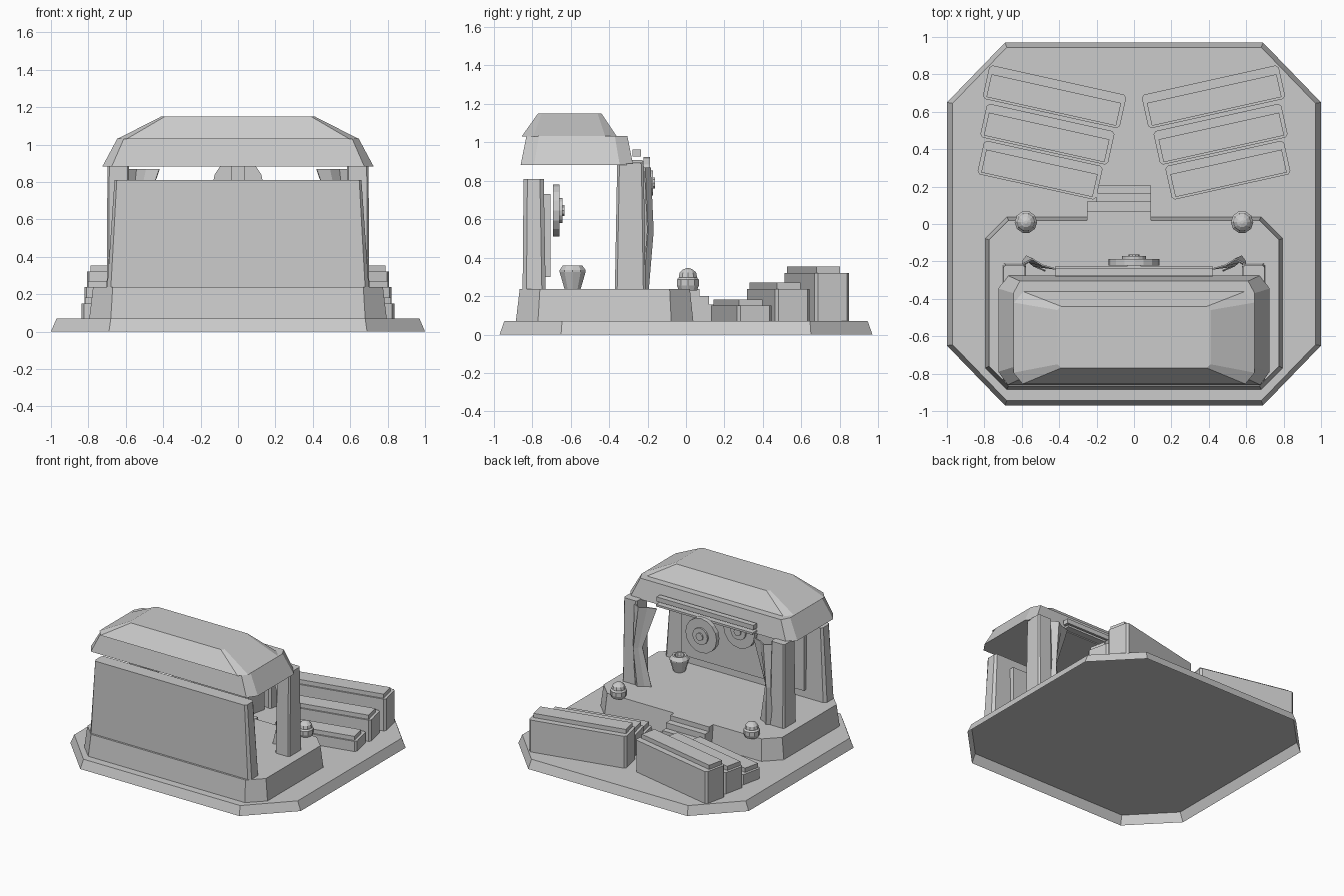
import bpy, bmesh, math
from mathutils import Matrix, Vector

cube = bpy.data.objects.get("Cube")
if cube:
    bpy.data.objects.remove(cube)

stone = bpy.data.materials.new("plain grey")
stone.use_nodes = True
GREY = (0.6, 0.6, 0.6, 1)
stone.diffuse_color = GREY
stone.node_tree.nodes["Principled BSDF"].inputs["Base Color"].default_value = GREY


def finish(name, bm):
    bmesh.ops.recalc_face_normals(bm, faces=bm.faces)
    mesh = bpy.data.meshes.new(name)
    bm.to_mesh(mesh)
    bm.free()
    mesh.materials.append(stone)
    obj = bpy.data.objects.new(name, mesh)
    bpy.context.collection.objects.link(obj)
    return obj


def octagon(hx, y0, y1, cx, cy, z, mid=0):
    """Rectangle with cut corners, as a loop of points."""
    right = [(hx - cx, y0), (hx, y0 + cy), (hx, y1 - cy), (hx - cx, y1)]
    left = [(-x, y) for x, y in reversed(right)]
    return [Vector((x + mid, y, z)) for x, y in right + left]


def loft(name, *loops, floor=True):
    bm = bmesh.new()
    rings = [[bm.verts.new(p) for p in loop] for loop in loops]
    n = len(rings[0])
    for a, b in zip(rings, rings[1:]):
        for i in range(n):
            j = (i + 1) % n
            bm.faces.new((a[i], a[j], b[j], b[i]))
    if floor:
        bm.faces.new(rings[0])
    bm.faces.new(rings[-1])
    return finish(name, bm)


def box(name, x0, x1, y0, y1, z0, z1):
    bm = bmesh.new()
    bmesh.ops.create_cube(bm, size=1)
    bmesh.ops.scale(bm, vec=(x1 - x0, y1 - y0, z1 - z0), verts=bm.verts)
    bmesh.ops.translate(bm, vec=((x0 + x1) / 2, (y0 + y1) / 2, (z0 + z1) / 2), verts=bm.verts)
    return finish(name, bm)


def lathe(name, profile, sides, place):
    """Revolve (radius, height) points about the local z axis."""
    loops = [[place @ Vector((r * math.cos(math.tau * i / sides),
                              r * math.sin(math.tau * i / sides), h))
              for i in range(sides)] for r, h in profile]
    return loft(name, *loops)


# Ground slab, hollow underneath, and the stage on it
loft("ground_slab", octagon(1, -0.97, 0.97, 0.31, 0.32, 0),
     octagon(0.97, -0.945, 0.945, 0.29, 0.3, 0.07), floor=False)
loft("stage", octagon(0.795, -0.885, 0.038, 0.115, 0.115, 0.07),
     octagon(0.775, -0.865, 0.02, 0.105, 0.105, 0.237), floor=False)

# Steps at the back of the stage
for i, (left, back, top) in enumerate([(-0.25, 0.07, 0.237), (-0.25, 0.12, 0.2),
                                       (-0.2, 0.165, 0.155), (-0.2, 0.205, 0.11)]):
    box(f"step_{i + 1}", left, 0.09, -0.02, back, 0.07, top)

# Wall and its inner panel
loft("wall", octagon(0.7, -0.85, -0.73, 0.02, 0.02, 0.23),
     octagon(0.66, -0.845, -0.74, 0.012, 0.02, 0.81))
box("wall_panel", -0.53, 0.53, -0.74, -0.704, 0.3, 0.73)

# Roof in two tiers
loft("roof_eave", octagon(0.725, -0.86, -0.275, 0.05, 0.07, 0.883),
     octagon(0.645, -0.83, -0.305, 0.035, 0.065, 1.032))
loft("roof_crown", octagon(0.645, -0.855, -0.36, 0.05, 0.06, 1.03),
     octagon(0.41, -0.77, -0.44, 0.02, 0.02, 1.15))

# Rail over the opening, with its beam
box("back_beam", -0.42, 0.42, -0.29, -0.225, 0.892, 0.908)
box("curtain_rail", -0.42, 0.42, -0.278, -0.234, 0.927, 0.963)

# Round emblems, facing the back
facing_back = Matrix.Rotation(-math.pi / 2, 4, "X")
for name, y, z in (("wall_disc", -0.693, 0.645), ("beam_disc", -0.222, 0.788)):
    place = Matrix.Translation((0, y, z)) @ facing_back
    lathe(name, [(0.135, 0), (0.135, 0.036)], 16, place)
    lathe(name + "_ring", [(0.065, 0.03), (0.065, 0.05)], 16, place)
    lathe(name + "_hub", [(0.03, 0.04), (0.03, 0.06)], 10, place)
box("disc_bracket", -0.035, 0.035, -0.24, -0.215, 0.8, 0.9)

# Bucket on the stage
lathe("bucket", [(0.042, 0.23), (0.071, 0.325), (0.071, 0.335), (0.053, 0.36),
                 (0.038, 0.36), (0.032, 0.335)], 10, Matrix.Translation((0.47, -0.59, 0)))

for side, s in (("left", 1), ("right", -1)):
    # Back pillars
    loft(f"{side}_pillar", octagon(0.062, -0.37, -0.21, 0.01, 0.012, 0.23, s * 0.64),
         octagon(0.058, -0.358, -0.22, 0.01, 0.012, 0.89, s * 0.64))

    # Ball lamps
    spot = Matrix.Translation((s * 0.578, 0.01, 0))
    lathe(f"{side}_lamp_base", [(0.05, 0.23), (0.06, 0.255), (0.06, 0.285), (0.05, 0.297)], 10, spot)
    lathe(f"{side}_lamp_ball", [(0.045, 0.28), (0.05, 0.3), (0.045, 0.322),
                                (0.028, 0.338), (0.008, 0.345)], 10, spot)

    # Tied curtains: one broad fold, narrow at the waist
    bm = bmesh.new()
    rows = []
    for z, width, y in ((0.237, 0.12, -0.215), (0.54, 0.06, -0.19), (0.868, 0.175, -0.205)):
        rows.append([bm.verts.new((s * (0.595 - width * along), y + out, z))
                     for along, out in ((0, -0.01), (0.3, 0.018), (0.6, -0.015), (1, -0.035))])
    for a, b in zip(rows, rows[1:]):
        for k in range(3):
            bm.faces.new((a[k], a[k + 1], b[k + 1], b[k]))
    curtain = finish(f"{side}_curtain", bm)
    thick = curtain.modifiers.new("Thickness", "SOLIDIFY")
    thick.thickness = 0.008
    thick.offset = 0

    # Benches, rising towards the back
    for i, (x, y, length, top) in enumerate([(0.502, 0.288, 0.65, 0.15),
                                             (0.463, 0.48, 0.7, 0.237),
                                             (0.425, 0.68, 0.75, 0.32)]):
        turn = Matrix.Translation((s * x, y, 0)) @ Matrix.Rotation(s * math.radians(12.5), 4, "Z")
        h = length / 2
        body = loft(f"{side}_bench_{i + 1}", octagon(h, -0.092, 0.092, 0.015, 0.015, 0.07),
                    octagon(h, -0.092, 0.092, 0.015, 0.015, top))
        seat = box(f"{side}_seat_{i + 1}", -h + 0.02, h - 0.02, -0.08, 0.045, top - 0.01, top + 0.033)
        for obj in (body, seat):
            obj.data.transform(turn)
